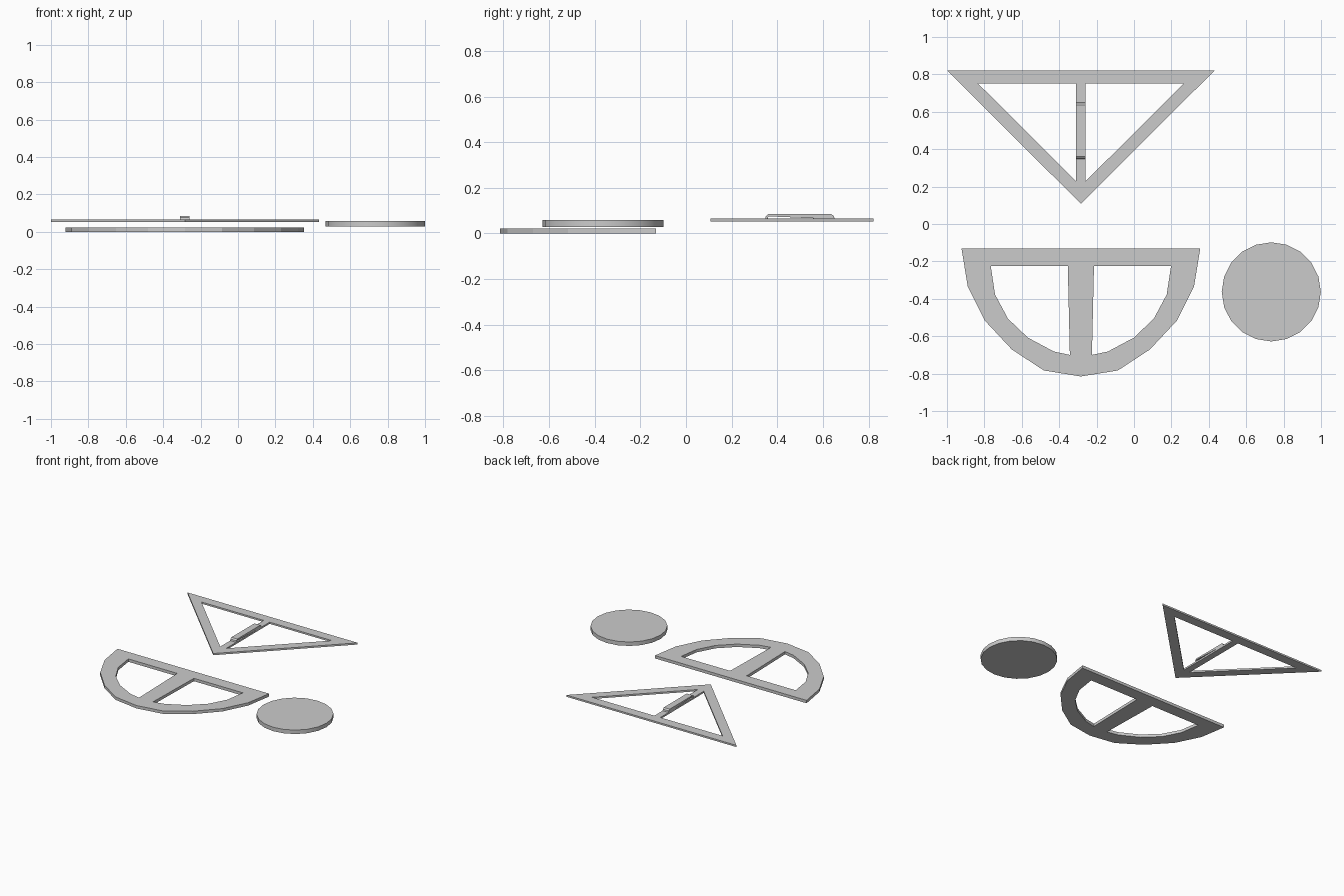
import bpy, bmesh, math
from mathutils import Matrix, Vector

if "Cube" in bpy.data.objects:
    bpy.data.objects.remove(bpy.data.objects["Cube"])

CX = -0.284  # shared symmetry line of both drawing tools


def mirrored(points):
    """Mirror a loop across the symmetry line."""
    return [(2 * CX - x, y) for x, y in points]


def make_object(name, bm):
    bmesh.ops.recalc_face_normals(bm, faces=bm.faces)
    mesh = bpy.data.meshes.new(name)
    bm.to_mesh(mesh)
    bm.free()
    obj = bpy.data.objects.new(name, mesh)
    bpy.context.collection.objects.link(obj)
    return obj


def plate(name, loops, z0, z1):
    """Flat plate: first loop is the outline, the others are holes."""
    bm = bmesh.new()
    for loop in loops:
        vs = [bm.verts.new((x, y, z0)) for x, y in loop]
        for a, b in zip(vs, vs[1:] + vs[:1]):
            bm.edges.new((a, b))
    bmesh.ops.triangle_fill(bm, use_beauty=True, edges=bm.edges[:], normal=(0, 0, 1))
    res = bmesh.ops.extrude_face_region(bm, geom=bm.faces[:], use_keep_orig=True)
    top = [g for g in res["geom"] if isinstance(g, bmesh.types.BMVert)]
    bmesh.ops.translate(bm, verts=top, vec=(0, 0, z1 - z0))
    return make_object(name, bm)


# Set square with two triangular windows
outline = [(-1.0, 0.822), (CX, 0.108), (0.432, 0.822)]
window = [(-0.833, 0.75), (-0.309, 0.75), (-0.309, 0.228)]
plate("set_square", [outline, window, mirrored(window)], 0.052, 0.065)

# Protractor with two curved windows
half = [(-0.922, -0.132), (-0.889, -0.334), (-0.798, -0.516),
        (-0.653, -0.671), (-0.482, -0.783)]
outline = half + [(CX, -0.815)] + mirrored(half)[::-1]
window = [(-0.766, -0.224), (-0.743, -0.377), (-0.674, -0.506), (-0.567, -0.608),
          (-0.428, -0.682), (-0.343, -0.7), (-0.354, -0.224)]
plate("protractor", [outline, window, mirrored(window)], 0.0, 0.022)

# Arched grip on the set square's centre bar
outer = [(0.347, 0.063), (0.35, 0.076), (0.361, 0.085)]
inner = [(0.357, 0.063), (0.36, 0.072), (0.365, 0.075)]
flip = lambda pts: [(0.998 - y, z) for y, z in pts][::-1]
profile = outer + flip(outer) + flip(flip(flip(inner)))+ inner[::-1]
bm = bmesh.new()
face = bm.faces.new([bm.verts.new((CX - 0.025, y, z)) for y, z in profile])
res = bmesh.ops.extrude_face_region(bm, geom=[face], use_keep_orig=True)
bmesh.ops.translate(bm, vec=(0.05, 0, 0),
                    verts=[g for g in res["geom"] if isinstance(g, bmesh.types.BMVert)])
grip = make_object("grip", bm)
bevel = grip.modifiers.new("soft_edges", "BEVEL")
bevel.width = 0.004
bevel.limit_method = "ANGLE"
bevel.angle_limit = math.radians(70)

# Thick round disc
bm = bmesh.new()
bmesh.ops.create_cone(bm, cap_ends=True, segments=20, radius1=0.265, radius2=0.265,
                      depth=0.03, matrix=Matrix.Translation((0.734, -0.363, 0.043)))
disc = make_object("disc", bm)
bpy.context.view_layer.objects.active = disc
disc.select_set(True)
bpy.ops.object.shade_smooth_by_angle(angle=math.radians(30))
